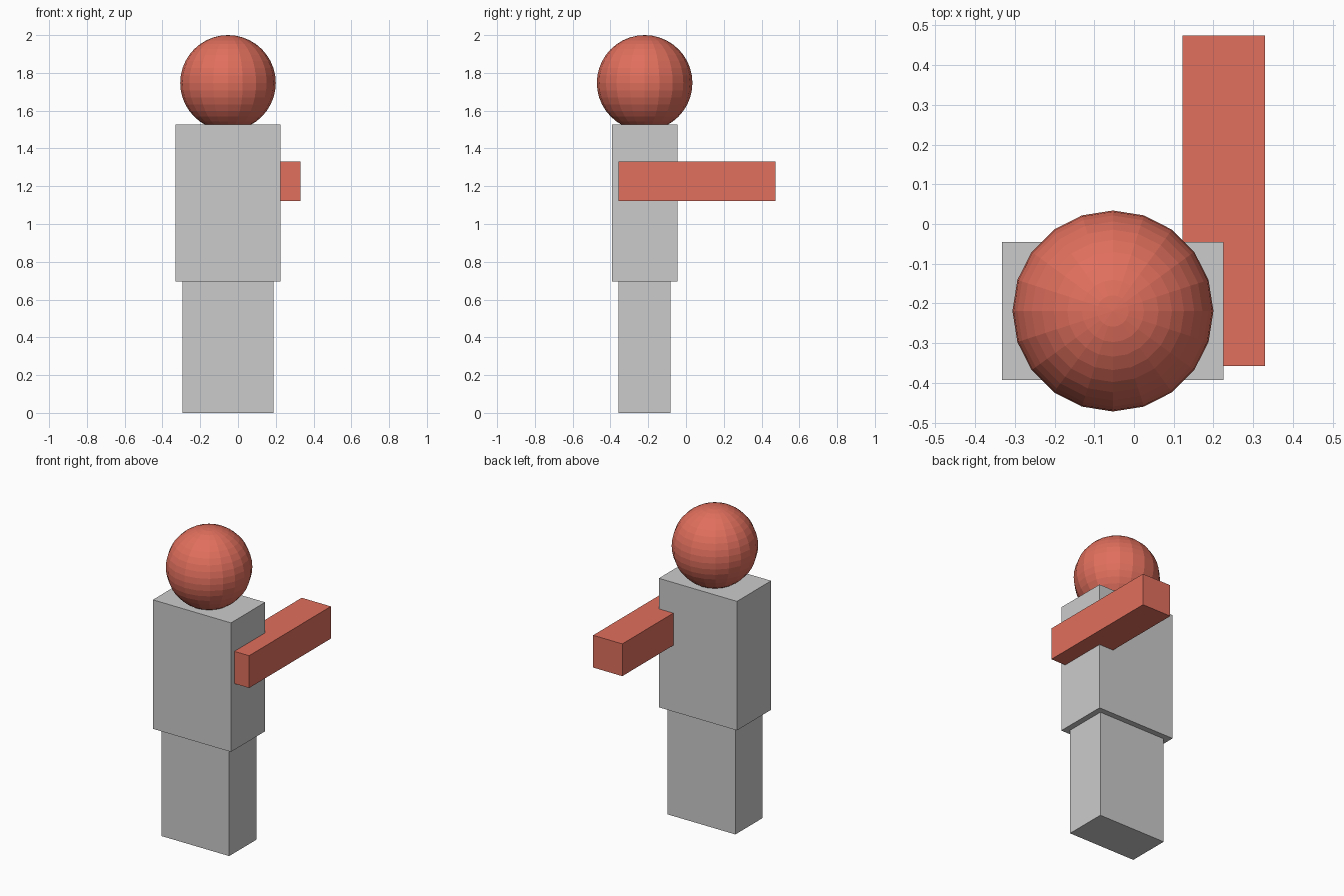
import bpy

if "Cube" in bpy.data.objects:
    bpy.data.objects.remove(bpy.data.objects["Cube"])

red = bpy.data.materials.new("red")
red.diffuse_color = (0.75, 0.16, 0.11, 1)
red.use_nodes = True
red.node_tree.nodes["Principled BSDF"].inputs["Base Color"].default_value = red.diffuse_color


def box(name, x, y, z, material=None):
    """Box spanning the (min, max) ranges on each axis."""
    spans = (x, y, z)
    bpy.ops.mesh.primitive_cube_add(size=1, location=[(a + b) / 2 for a, b in spans])
    ob = bpy.context.object
    ob.name = name
    ob.scale = [b - a for a, b in spans]
    bpy.ops.object.transform_apply(location=False, rotation=False, scale=True)
    if material:
        ob.data.materials.append(material)
    return ob


# Body blocks
box("legs", (-0.295, 0.188), (-0.358, -0.082), (0, 0.695))
box("torso", (-0.332, 0.225), (-0.393, -0.045), (0.695, 1.527))

# Arm running back along one side, sunk into the torso
box("arm", (0.122, 0.33), (-0.358, 0.475), (1.122, 1.33), red)

# Faceted ball head, slightly sunk into the torso top
bpy.ops.mesh.primitive_uv_sphere_add(segments=20, ring_count=20, radius=0.253,
                                     location=(-0.053, -0.219, 1.747))
head = bpy.context.object
head.name = "head"
head.data.materials.append(red)
